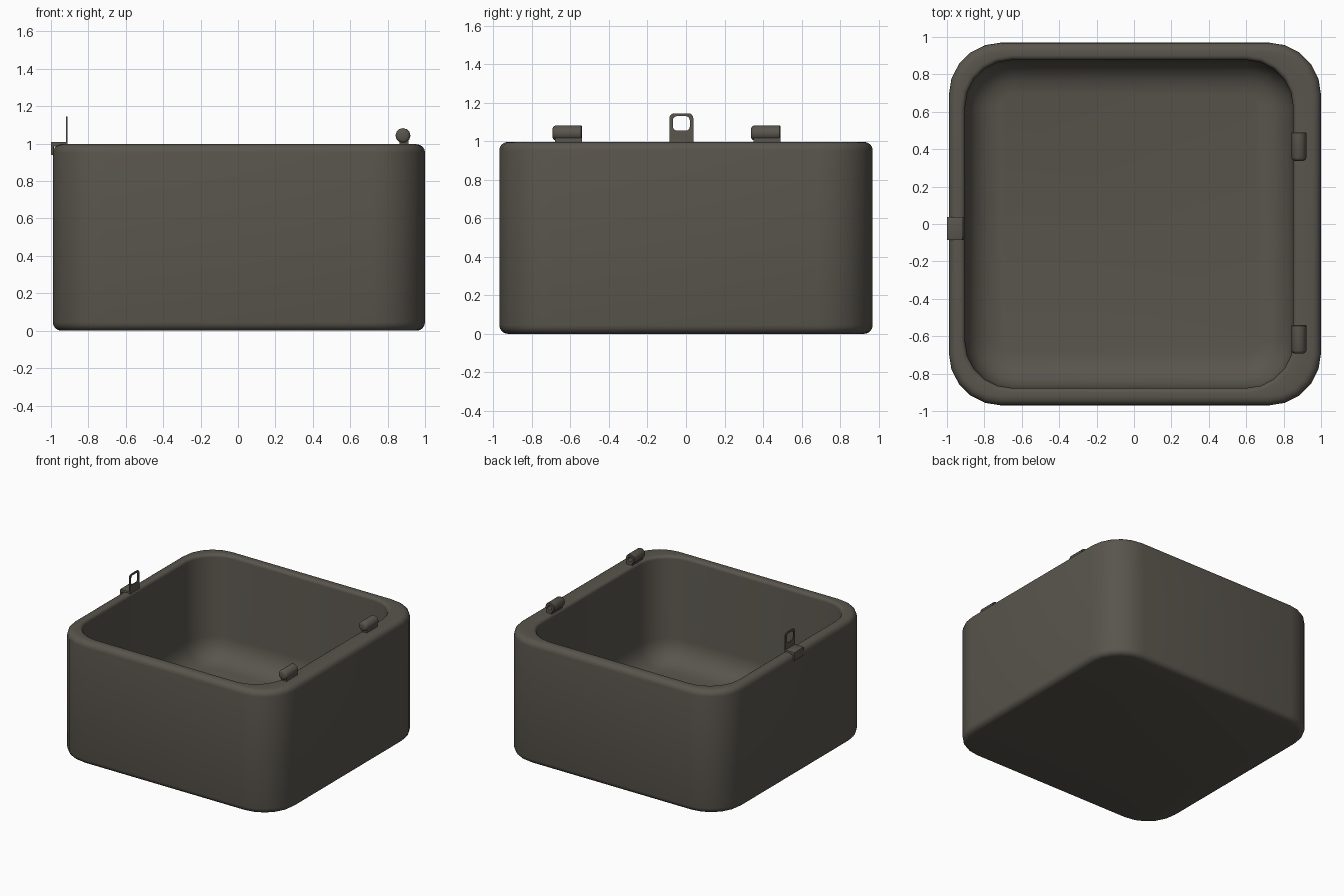
import bpy, bmesh, math

if "Cube" in bpy.data.objects:
    bpy.data.objects.remove(bpy.data.objects["Cube"])

metal = bpy.data.materials.new("dark warm grey")
metal.diffuse_color = (0.100, 0.091, 0.074, 1)
metal.use_nodes = True
metal.node_tree.nodes["Principled BSDF"].inputs["Base Color"].default_value = metal.diffuse_color


def ring(cu, cv, hu, hv, r, seg):
    """Rounded rectangle outline in 2D."""
    pts = []
    for k, (su, sv) in enumerate([(1, 1), (-1, 1), (-1, -1), (1, -1)]):
        for i in range(seg + 1):
            a = math.pi / 2 * (k + i / seg)
            pts.append((cu + su * (hu - r) + r * math.cos(a),
                        cv + sv * (hv - r) + r * math.sin(a)))
    return pts


def finish(name, bm, angle=40):
    bmesh.ops.remove_doubles(bm, verts=bm.verts, dist=0.00001)
    bmesh.ops.recalc_face_normals(bm, faces=bm.faces)
    me = bpy.data.meshes.new(name)
    bm.to_mesh(me)
    bm.free()
    ob = bpy.data.objects.new(name, me)
    bpy.context.collection.objects.link(ob)
    me.materials.append(metal)
    bpy.ops.object.select_all(action='DESELECT')
    ob.select_set(True)
    bpy.context.view_layer.objects.active = ob
    bpy.ops.object.shade_smooth_by_angle(angle=math.radians(angle))
    return ob


def loft(name, loops, closed=False, angle=40):
    """Skin 3D loops; cap both ends, or join last to first when closed."""
    bm = bmesh.new()
    rows = [[bm.verts.new(p) for p in lp] for lp in loops]
    n = len(rows[0])
    pairs = list(zip(rows, rows[1:]))
    if closed:
        pairs.append((rows[-1], rows[0]))
    for a, b in pairs:
        for i in range(n):
            j = (i + 1) % n
            bm.faces.new((a[i], a[j], b[j], b[i]))
    if not closed:
        bm.faces.new(rows[0])
        bm.faces.new(rows[-1])
    return finish(name, bm, angle)


def box(name, x0, x1, y0, y1, z0, z1, bevel=0.0):
    bm = bmesh.new()
    bmesh.ops.create_cube(bm, size=1)
    for v in bm.verts:
        v.co = ((x0 + x1) / 2 + v.co.x * (x1 - x0),
                (y0 + y1) / 2 + v.co.y * (y1 - y0),
                (z0 + z1) / 2 + v.co.z * (z1 - z0))
    if bevel:
        bmesh.ops.bevel(bm, geom=bm.edges[:], offset=bevel, segments=2,
                        affect='EDGES', profile=0.5)
    return finish(name, bm)


# Box body: outer wall, rounded rim, inner wall and filleted floor
SEG = 5


def outer(d, z):
    return [(u, v, z) for u, v in ring(0.005, 0, 0.995 - d, 0.97 - d, 0.28 - d, SEG)]


def inner(d, z):
    return [(u, v, z) for u, v in ring(-0.026, 0, 0.877 - d, 0.877 - d, 0.25 - d, SEG)]


quarter = [math.pi / 2 * i / 4 for i in range(5)]
R, RI, RF, FLOOR = 0.045, 0.025, 0.18, 0.15
loops = [outer(R * (1 - math.sin(a)), R * (1 - math.cos(a))) for a in quarter]
loops += [outer(R * (1 - math.cos(a)), 0.997 - R * (1 - math.sin(a))) for a in quarter]
loops += [inner(-RI * (1 - math.sin(a)), 0.997 - RI * (1 - math.cos(a))) for a in quarter]
loops += [inner(RF * (1 - math.cos(a)), FLOOR + RF * (1 - math.sin(a))) for a in quarter]
loft("box_body", loops)

# Hinge barrels on the right rim, with a pin hole in the back end
HX, HZ, HR = 0.882, 1.043, 0.04
for side, y0 in (("front", -0.693), ("back", 0.338)):
    y1 = y0 + 0.152
    prof = [(0.024, y0), (0.034, y0 + 0.005), (HR, y0 + 0.016), (HR, y1 - 0.004),
            (0.036, y1), (0.018, y1), (0.018, y1 - 0.1)]
    loft(side + "_hinge_barrel",
         [[(u, y, v) for u, v in ring(HX, HZ, r, r, r, 3)] for r, y in prof])
    box(side + "_hinge_foot", 0.864, 0.912, y0 + 0.012, y1, 0.98, 1.02)

# Latch bracket folded over the left rim
Y0, Y1 = -0.086, 0.038
box("latch_bracket_top", -1.0, -0.912, Y0, Y1, 0.985, 1.01, 0.004)
box("latch_bracket_flap", -1.0, -0.985, Y0, Y1, 0.94, 1.008, 0.004)

# Upright latch plate with a window
YC = (Y0 + Y1) / 2
rim = ring(YC, 1.0575, 0.062, 0.0875, 0.025, 4)
hole = ring(YC, 1.093, 0.044, 0.038, 0.022, 4)
XA, XB = -0.920, -0.912
loft("latch_plate", [[(x, u, v) for u, v in pts] for x, pts in
                     ((XA, rim), (XB, rim), (XB, hole), (XA, hole))], closed=True)
